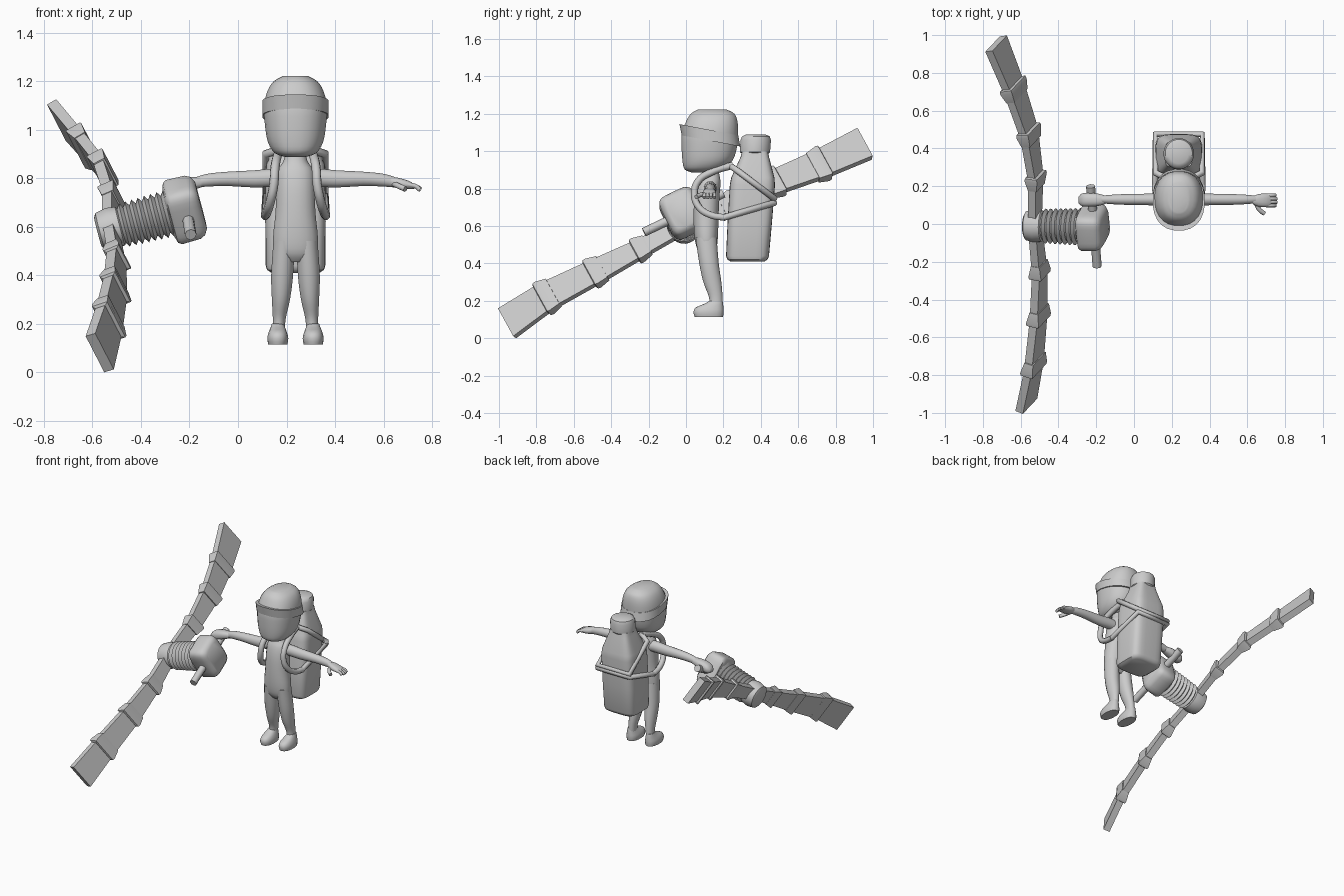
import bpy, bmesh, math
from mathutils import Vector as V

cube = bpy.data.objects.get("Cube")
if cube:
    bpy.data.objects.remove(cube)

grey = bpy.data.materials.new("plain_grey")
grey.use_nodes = True
grey.diffuse_color = (0.6, 0.6, 0.6, 1)
grey.node_tree.nodes["Principled BSDF"].inputs["Base Color"].default_value = (0.6, 0.6, 0.6, 1)

CX = 0.237   # middle of the figure
BOX = 1e9    # exponent giving square sections


def catmull(secs, steps):
    """Smoothly interpolate (centre, u, v) sections."""
    out = []
    for i in range(len(secs) - 1):
        p = [secs[max(0, min(len(secs) - 1, i + k))] for k in (-1, 0, 1, 2)]
        for j in range(steps):
            t = j / steps
            out.append(tuple(
                0.5 * (2 * b + (c - a) * t + (2 * a - 5 * b + 4 * c - d) * t * t
                       + (3 * b - a - 3 * c + d) * t ** 3)
                for a, b, c, d in zip(*p)))
    return out + [secs[-1]]


def loft(name, secs, n=20, power=2, steps=1, angle=40):
    """Skin superelliptic rings, close both ends."""
    secs = [tuple(V(x) for x in s) for s in secs]
    if steps > 1:
        secs = catmull(secs, steps)
    bm = bmesh.new()
    rings = []
    for c, u, v in secs:
        ring = []
        for k in range(n):
            a = 2 * math.pi * (k + 0.5) / n
            f = lambda x: math.copysign(abs(x) ** (2 / power), x)
            ring.append(bm.verts.new(c + u * f(math.cos(a)) + v * f(math.sin(a))))
        rings.append(ring)
    for r, q in zip(rings, rings[1:]):
        for k in range(n):
            m = (k + 1) % n
            bm.faces.new((r[k], r[m], q[m], q[k]))
    bm.faces.new(rings[0])
    bm.faces.new(rings[-1])
    bmesh.ops.recalc_face_normals(bm, faces=bm.faces)
    me = bpy.data.meshes.new(name)
    bm.to_mesh(me)
    bm.free()
    ob = bpy.data.objects.new(name, me)
    bpy.context.collection.objects.link(ob)
    me.materials.append(grey)
    bpy.ops.object.select_all(action='DESELECT')
    ob.select_set(True)
    bpy.context.view_layer.objects.active = ob
    bpy.ops.object.shade_smooth_by_angle(angle=math.radians(angle))
    return ob


def upright(rows, x=CX):
    """Sections from rows of height, half width, front y, back y, x offset."""
    out = []
    for z, hx, y0, y1, *dx in rows:
        out.append(((x + (dx[0] if dx else 0), (y0 + y1) / 2, z),
                    (hx, 0, 0), (0, (y1 - y0) / 2, 0)))
    return out


def tube(name, pts, r, smooth=True):
    cu = bpy.data.curves.new(name, 'CURVE')
    cu.dimensions = '3D'
    cu.bevel_depth = r
    cu.bevel_resolution = 2
    cu.use_fill_caps = True
    sp = cu.splines.new('BEZIER')
    sp.bezier_points.add(len(pts) - 1)
    for bp, p in zip(sp.bezier_points, pts):
        bp.co = p
        bp.handle_left_type = bp.handle_right_type = 'AUTO' if smooth else 'VECTOR'
    ob = bpy.data.objects.new(name, cu)
    bpy.context.collection.objects.link(ob)
    cu.materials.append(grey)
    return ob


# Head and headband
loft("head", upright([(.887, .04, .03, .13), (.903, .085, -.008, .19), (.95, .115, -.02, .25),
                      (1.03, .128, -.025, .275), (1.1, .13, -.023, .28), (1.16, .116, 0, .276),
                      (1.2, .09, .025, .26), (1.222, .05, .06, .22)]), 24, 2.3, 3)
loft("headband", [((CX, .128 - h * .19, 1.085 + h), (.138, 0, 0), (0, .158, -.03))
                  for h in (-.03, .03)], 24, 2.3)

# Torso and neck
loft("torso", upright([(.455, .04, .08, .14), (.49, .088, .055, .165), (.56, .093, .043, .172),
                       (.66, .083, .04, .175), (.76, .08, .045, .18), (.83, .075, .06, .185),
                       (.87, .05, .08, .18), (.92, .04, .09, .17)]), 20, 2.2, 3)

# Limbs
for s, side in ((1, "left"), (-1, "right")):
    loft(side + "_leg", upright([(.54, .045, .05, .165, s * .047), (.4, .046, .07, .176, s * .055),
                                 (.3, .038, .092, .19, s * .06), (.22, .027, .122, .196, s * .067),
                                 (.16, .026, .125, .196, s * .07)]), 16, 2, 4)
    loft(side + "_foot", upright([(.115, .04, .046, .198), (.14, .044, .04, .201),
                                  (.165, .038, .052, .2), (.185, .03, .1, .198),
                                  (.2, .025, .125, .195)], CX + s * .073), 18, 2.3, 2)
    arm = [(.03, .8, .035, .035), (.09, .802, .038, .034), (.17, .797, .036, .031),
           (.28, .797, .03, .029), (.36, .792, .027, .025), (.41, .783, .022, .02)]
    loft(side + "_arm", [((CX + s * d, .13, z), (0, 0, h), (0, w, 0)) for d, z, h, w in arm], 16, 2, 3)

# Open left hand
loft("left_palm", [((x, .125, z), (0, 0, h), (0, w, 0)) for x, z, h, w in
                   ((.63, .786, .021, .021), (.66, .78, .022, .034),
                    (.70, .773, .018, .036), (.725, .766, .011, .032))], 14, 2.4, 2)
for i in range(4):
    y = .098 + i * .018
    tube("left_finger_%d" % (i + 1), [(.7, y, .773), (.735, y, .765),
                                    (.758 - abs(i - 1.5) * .006, y, .752)], .0095)
tube("left_thumb", [(.645, .11, .775), (.665, .075, .766), (.69, .055, .755)], .012)

# Closed right hand round the handle
loft("right_hand", [((x, .128, z), (0, 0, h), (0, w, 0)) for x, z, h, w in
                    ((-.15, .782, .02, .022), (-.19, .777, .028, .033), (-.24, .765, .034, .037),
                     (-.275, .756, .028, .034), (-.293, .75, .012, .018))], 16, 2.4, 3)

# Bottle-shaped pack with cap
loft("pack", upright([(.41, .1, .238, .42), (.422, .118, .22, .437), (.44, .123, .214, .444),
                      (.62, .125, .222, .46), (.82, .124, .234, .476), (.86, .12, .242, .473),
                      (.97, .078, .292, .444), (1.0, .072, .3, .438)]), 32, 4.5)
loft("pack_cap", upright([(.985, .068, .3, .44), (.995, .08, .288, .45), (1.06, .081, .29, .455),
                          (1.08, .072, .3, .448), (1.09, .05, .32, .425)]), 24)

# Pack straps and the bands round the pack
for s, side in ((1, "left"), (-1, "right")):
    strap = [(.06, .25, .925), (.075, .14, .89), (.085, .065, .84), (.09, .045, .77),
             (.105, .07, .7), (.118, .13, .66), (.125, .21, .645)]
    tube(side + "_strap", [(CX + s * d, y, z) for d, y, z in strap], .019)
for name, half in (("upper_band", [(.06, .24, .92), (.122, .27, .9), (.125, .475, .745)]),
                   ("lower_band", [(.125, .2, .645), (.125, .475, .725)])):
    pts = [(CX + d, y, z) for d, y, z in half] + [(CX - d, y, z) for d, y, z in half[::-1]]
    tube(name, pts, .017, False)

# Engine frame: axis, blade direction and the third direction
axis = V((.96, -.02, .25)).normalized()
along = V((0, .89, .455))
along = (along - axis * along.dot(axis)).normalized()
across = axis.cross(along)
hub = V((-.525, -.01, .592))


def on_axis(rows):
    return [(hub + axis * d, along * a, across * b) for d, a, b in rows]


loft("hub", on_axis([(-.055, .06, .06), (-.045, .078, .078), (0, .088, .088),
                     (.04, .082, .082), (.055, .06, .06)]), 24)
loft("bellows", on_axis([(.045 + i * .0135, r, r) for i in range(17)
                         for r in [(.092 if i % 2 else .072) + i * .0005]]), 24, angle=25)
loft("engine_box", on_axis([(.245, .07, .085), (.255, .095, .112), (.27, .102, .121),
                            (.35, .1, .119), (.37, .092, .11), (.385, .072, .09)]), 32, 5)
tube("handle", [(-.195, -.225, .567), (-.213, 0, .675), (-.23, .2, .775)], .024)

# Bowed wing: flat segments, widening to the tips, with a collar at each joint
chord = V((.08, .085, -.155)).normalized()
wings = {"rear": [(-.52, .24, .72), (-.555, .48, .835), (-.635, .72, .93), (-.73, .955, 1.04)],
         "front": [(-.5, -.25, .475), (-.505, -.49, .352), (-.53, -.75, .22), (-.57, -.957, .08)]}
widths = [.04, .05, .067, .08, .093]
for end, pts in wings.items():
    pts = [hub + V((0, 0, .01))] + [V(p) for p in pts]
    tang = [(pts[min(i + 1, 4)] - pts[max(i - 1, 0)]).normalized() for i in range(5)]
    flat = [t.cross(chord).normalized() for t in tang]
    for i in range(4):
        loft("%s_wing_%d" % (end, i + 1),
             [(pts[k], chord * widths[k], flat[k] * .022) for k in (i, i + 1)], 4, BOX, angle=20)
    for i in (1, 2, 3):
        loft("%s_collar_%d" % (end, i),
             [(pts[i] + tang[i] * d, chord * (widths[i] + g), flat[i] * (.022 + g))
              for d, g in ((-.05, .003), (.01, .014), (.025, .012), (.03, .002))],
             4, BOX, angle=20)
